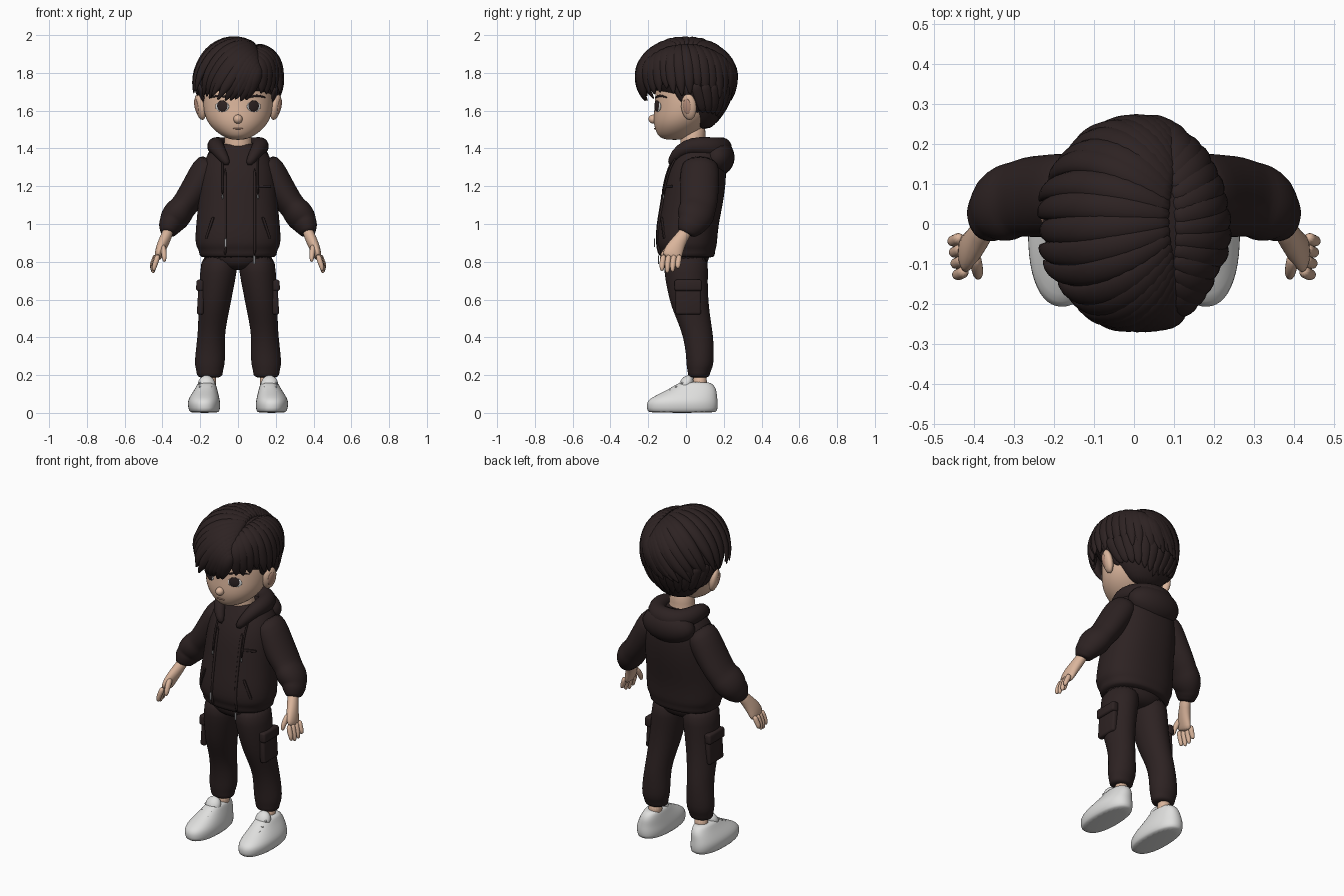
import bpy, bmesh, math, random
from mathutils import Vector

random.seed(4)
if "Cube" in bpy.data.objects:
    bpy.data.objects.remove(bpy.data.objects["Cube"])


def material(name, r, g, b):
    m = bpy.data.materials.new(name)
    m.use_nodes = True
    m.diffuse_color = (r, g, b, 1)
    bsdf = m.node_tree.nodes["Principled BSDF"]
    bsdf.inputs["Base Color"].default_value = (r, g, b, 1)
    bsdf.inputs["Roughness"].default_value = 0.8
    return m


DARK = material("dark brown", 0.026, 0.016, 0.016)
SKIN = material("skin", 0.70, 0.46, 0.33)
LIP = material("lip", 0.50, 0.29, 0.21)
WHITE = material("white", 0.74, 0.74, 0.73)
METAL = material("zip metal", 0.35, 0.35, 0.36)


def finish(name, bm, mat, subdiv=1):
    bmesh.ops.recalc_face_normals(bm, faces=bm.faces)
    me = bpy.data.meshes.new(name)
    bm.to_mesh(me)
    bm.free()
    me.materials.append(mat)
    me.shade_smooth()
    ob = bpy.data.objects.new(name, me)
    bpy.context.collection.objects.link(ob)
    if subdiv:
        ob.modifiers.new("smooth", "SUBSURF").levels = subdiv
        ob.modifiers["smooth"].render_levels = subdiv
    return ob


def skin_rings(name, rings, mat, subdiv=1):
    bm = bmesh.new()
    loops = [[bm.verts.new(p) for p in ring] for ring in rings]
    n = len(loops[0])
    for a, b in zip(loops, loops[1:]):
        for i in range(n):
            j = (i + 1) % n
            bm.faces.new((a[i], a[j], b[j], b[i]))
    bm.faces.new(loops[0])
    bm.faces.new(loops[-1])
    return finish(name, bm, mat, subdiv)


def power(v, e):
    return math.copysign(abs(v) ** e, v)


def loft(name, sections, mat, s=1, e=2, n=24):
    """Stack of horizontal rounded sections: z, cx, cy, rx, ry."""
    rings = []
    for z, cx, cy, rx, ry in sections:
        angles = [math.tau * i / n for i in range(n)]
        rings.append([(s * cx + rx * power(math.cos(a), 2 / e),
                       cy + ry * power(math.sin(a), 2 / e), z) for a in angles])
    return skin_rings(name, rings, mat)


def tube(name, path, mat, ups=None, n=10, subdiv=1):
    """Sweep an ellipse along x, y, z, side radius, normal radius."""
    pts = [Vector(p[:3]) for p in path]
    rings = []
    for k, p in enumerate(path):
        t = (pts[min(k + 1, len(pts) - 1)] - pts[max(k - 1, 0)]).normalized()
        side = t.cross(ups[k] if ups else Vector((1, 0, 0))).normalized()
        nrm = side.cross(t)
        rings.append([pts[k] + side * p[3] * math.cos(math.tau * i / n)
                      + nrm * p[4] * math.sin(math.tau * i / n) for i in range(n)])
    return skin_rings(name, rings, mat, subdiv)


def ball(name, loc, size, mat, rot=(0, 0, 0)):
    bm = bmesh.new()
    bmesh.ops.create_uvsphere(bm, u_segments=20, v_segments=12, radius=1)
    ob = finish(name, bm, mat, 0)
    ob.location, ob.scale, ob.rotation_euler = loc, size, rot
    return ob


def box(name, loc, size, mat, rot=(0, 0, 0), bevel=0.012):
    bm = bmesh.new()
    bmesh.ops.create_cube(bm, size=1)
    bmesh.ops.scale(bm, vec=size, verts=bm.verts)
    bmesh.ops.bevel(bm, geom=bm.edges[:], offset=bevel, segments=3, affect="EDGES", profile=0.5)
    ob = finish(name, bm, mat, 0)
    ob.location, ob.rotation_euler = loc, rot
    return ob


def section_at(sections, z):
    for a, b in zip(sections, sections[1:]):
        if a[0] <= z <= b[0]:
            f = (z - a[0]) / (b[0] - a[0])
            return [u + (v - u) * f for u, v in zip(a, b)]
    return sections[-1]


def front_y(sections, x, z, e=2):
    _, _, cy, rx, ry = section_at(sections, z)
    return cy - ry * max(0, 1 - abs(x / rx) ** e) ** (1 / e)


# Head, neck and face
head = [(1.445, 0, -.06, .03, .045), (1.46, 0, -.06, .075, .085), (1.49, 0, -.045, .12, .115),
        (1.53, 0, -.03, .158, .143), (1.58, 0, -.01, .18, .163), (1.63, 0, 0, .187, .166),
        (1.70, 0, .01, .19, .175), (1.80, 0, .02, .17, .17), (1.88, 0, .02, .1, .1)]
loft("head", head, SKIN)
loft("neck", [(1.34, 0, .045, .085, .075), (1.40, 0, .04, .078, .07),
              (1.45, 0, .035, .07, .065), (1.54, 0, .04, .07, .07)], SKIN)
ball("nose", (0, -.172, 1.555), (.024, .027, .024), SKIN)
ball("mouth", (0, front_y(head, 0, 1.505), 1.505), (.026, .004, .004), LIP)
for s in (1, -1):
    ball("ear", (s * .2, .015, 1.62), (.026, .042, .07), SKIN, (0, s * .2, s * -.35))
    ball("inner_ear", (s * .219, .005, 1.622), (.009, .022, .042), LIP, (0, s * .2, s * -.35))
    ey = front_y(head, .082, 1.625)
    ball("eye_white", (s * .084, ey, 1.622), (.04, .007, .028), WHITE, (0, 0, s * .42))
    ball("iris", (s * .083, ey - .004, 1.625), (.031, .006, .029), DARK, (0, 0, s * .42))
    brow = [(s * x, front_y(head, x, z), z, .007 * w, .005) for x, z, w in
            ((.045, 1.668, .6), (.08, 1.678, 1), (.115, 1.68, 1), (.15, 1.668, .4))]
    tube("eyebrow", brow, DARK, [Vector((0, -1, 0))] * 4, 8)

# Hair: a cap with locks combed away from an off-centre parting
cap = [(1.50, 0, .09, .07, .04), (1.55, 0, .085, .13, .09), (1.62, 0, .075, .182, .135),
       (1.70, 0, .04, .212, .2), (1.78, 0, .01, .235, .245), (1.87, 0, 0, .205, .22),
       (1.93, 0, 0, .15, .165), (1.965, 0, 0, .07, .08)]
loft("hair_cap", cap, DARK)
centre, radii = Vector((0, 0, 1.75)), Vector((.235, .258, .222))


def lock(start, end, width, flick):
    path, ups, steps = [], [], 9
    for k in range(steps):
        f = k / (steps - 1)
        d = start.slerp(end, f)
        swell = .95 + .055 * math.sin(math.pi * min(1, f * 1.5 + .05)) + flick * f ** 4
        taper = max(.1, (1 - f ** 4) * min(1, .55 + 2 * f))
        path.append((*(centre + d * radii * swell), width * taper, .032 * taper))
        ups.append(d)
    tube("hair_lock", path, DARK, ups, 8)


for s, count, first, y0 in ((-1, 24, -12, -.74), (1, 15, 35, -.62)):
    for i in range(count):
        f = i / (count - 1)
        a = math.radians(first + (176 - first) * f)
        y = y0 + (.72 - y0) * f
        start = Vector((.42, y, math.sqrt(max(.05, 1 - .42 ** 2 - y * y)))).normalized()
        drop = -.40 + .12 * math.sin(a) ** 2 + random.uniform(-.1, .06)
        if s > 0 and f < .3:
            drop += .1
        flat = math.sqrt(1 - drop * drop)
        end = Vector((s * math.sin(a) * flat, -math.cos(a) * flat, drop))
        lock(start, end, .046, random.uniform(-.02, .13) if f > .2 else .0)

# Nape and side locks below the crown
for i in range(17):
    a = math.radians(-112 + 14 * i)
    path, ups = [], []
    for z, w in ((1.75, .03), (1.68, .034), (1.61, .03), (1.53 + .06 * abs(math.sin(a)), .004)):
        _, _, cy, rx, ry = section_at(cap, z)
        path.append((rx * math.sin(a), cy + ry * math.cos(a), z, w, w * .5))
        ups.append(Vector((math.sin(a), math.cos(a), 0)))
    tube("nape_lock", path, DARK, ups, 8)

# Hooded jacket body with hem
torso = [(.82, 0, .005, .19, .138), (.83, 0, .005, .205, .148), (.865, 0, .005, .208, .15),
         (.88, 0, .003, .222, .16), (.92, 0, .002, .228, .164), (1.0, 0, .01, .222, .163),
         (1.1, 0, .03, .212, .165), (1.2, 0, .045, .208, .165), (1.3, 0, .06, .195, .155),
         (1.37, 0, .07, .165, .125), (1.415, 0, .07, .115, .098), (1.43, 0, .06, .08, .08)]
loft("jacket_body", torso, DARK, e=2.3, n=32)

# Hood collar and the hood hanging behind
half = [(.05, -.085, 1.31, .018), (.085, -.06, 1.365, .032), (.115, 0, 1.41, .042),
        (.122, .07, 1.415, .05), (.1, .14, 1.405, .056), (.055, .18, 1.40, .06)]
loop = [(x, y, z, r, r) for x, y, z, r in half] + [(0, .19, 1.40, .062, .062)]
loop += [(-x, y, z, r, r) for x, y, z, r in reversed(half)]
tube("hood_collar", loop, DARK, [Vector((0, 0, 1))] * len(loop), 12)
ball("hood_bag", (0, .165, 1.35), (.165, .092, .098), DARK, (-.25, 0, 0))

# Open front edges, drawstrings, pockets and zip pulls
for x in (-.068, .088):
    edge = [(x, front_y(torso, x, z, 2.3) - .001, z, .008, .008)
            for z in (.83, .9, 1.0, 1.1, 1.2, 1.3)]
    tube("jacket_front_edge", edge, DARK, n=8)
    xs = x * 1.2
    cord = [(xs, front_y(torso, xs, z, 2.3) - .008, z, .006, .006)
            for z in (1.36, 1.3, 1.22, 1.15)]
    tube("drawstring", cord, DARK, n=8)
    ball("cord_tip", (xs, cord[-1][1], 1.145), (.005, .005, .013), METAL)
for x, z in ((-.066, .9), (.086, .81)):
    box("zip_pull", (x, front_y(torso, x, max(z, .83), 2.3) - .012, z),
        (.012, .006, .045), METAL, bevel=.002)
box("chest_pocket_welt", (.135, front_y(torso, .135, 1.2, 2.3), 1.2),
    (.085, .012, .014), DARK, (0, 0, .35), .004)
for s in (1, -1):
    box("hand_pocket_welt", (s * .15, front_y(torso, .15, .98, 2.3), .98),
        (.014, .012, .12), DARK, (0, s * -.35, s * .4), .004)

# Hips
loft("hips", [(.755, 0, 0, .07, .07), (.78, 0, 0, .15, .11), (.82, 0, 0, .188, .125),
              (.88, 0, 0, .19, .13)], DARK)

leg = [(.185, .15, .068, .055, .05), (.2, .15, .068, .07, .058), (.225, .15, .07, .07, .062),
       (.25, .15, .074, .08, .072), (.31, .147, .074, .08, .074), (.4, .143, .066, .072, .08),
       (.48, .135, .045, .076, .088), (.56, .126, .022, .084, .1), (.65, .115, .008, .09, .108),
       (.74, .104, 0, .098, .116), (.85, .095, 0, .098, .122)]
shoe = [(0, .178, -.02, .07, .172), (.008, .178, -.02, .082, .187), (.045, .18, -.02, .088, .191),
        (.07, .18, -.017, .084, .185), (.095, .176, .005, .074, .16), (.125, .17, .035, .06, .127),
        (.15, .166, .045, .05, .1), (.165, .165, .05, .042, .075)]
sleeve = [(.13, .075, 1.33, .09, .07), (.165, .075, 1.29, .105, .085), (.215, .07, 1.2, .105, .08),
          (.27, .068, 1.115, .102, .074), (.295, .062, 1.085, .095, .07),
          (.315, .055, 1.06, .102, .08), (.345, .042, 1.02, .092, .076),
          (.355, .03, 1.0, .076, .062), (.362, .02, .985, .075, .062),
          (.368, .008, .96, .055, .046), (.37, .002, .945, .048, .04)]
palm = [(.362, .012, .98, .034, .03), (.382, -.022, .93, .034, .03),
        (.402, -.052, .885, .046, .03), (.418, -.07, .845, .054, .024),
        (.426, -.078, .815, .05, .017)]

for s in (1, -1):
    # Trousers with cargo pockets
    loft("trouser_leg", leg, DARK, s)
    box("cargo_pocket", (s * .196, .012, .6), (.035, .135, .16), DARK, (0, s * -.06, 0))
    box("cargo_flap", (s * .2, .012, .675), (.042, .145, .06), DARK, (0, s * -.06, 0))
    # Ankles and shoes
    loft("ankle", [(.1, .158, .075, .04, .04), (.22, .15, .072, .043, .042)], SKIN, s)
    loft("shoe", shoe, WHITE, s, 2.3)
    ball("shoe_tongue", (s * .167, .0, .15), (.046, .035, .052), WHITE, (-.5, 0, 0))
    for k in range(3):
        box("shoe_lace", (s * .172, -.085 + .032 * k, .118 + .02 * k),
            (.07, .012, .009), WHITE, (.5, 0, 0), .003)
    # Sleeves and hands
    flip = lambda path: [(s * p[0], *p[1:]) for p in path]
    tube("sleeve", flip(sleeve), DARK, n=20)
    tube("palm", flip(palm), SKIN, n=16)
    for i in range(4):
        y, dz = -.117 + .028 * i, (.012, 0, .006, .025)[i]
        x = .426 + .004 * i
        finger = [(x - .004, y, .84, .016, .016), (x + .008, y - .008, .80, .016, .015),
                  (x + .018, y - .01, .768 + dz * .6, .015, .014),
                  (x + .02, y - .01, .738 + dz, .009, .009)]
        tube("finger", flip(finger), SKIN)
    thumb = [(.4, -.075, .89, .02, .018), (.393, -.108, .855, .018, .016),
             (.39, -.126, .825, .016, .014), (.39, -.131, .798, .009, .008)]
    tube("thumb", flip(thumb), SKIN)
